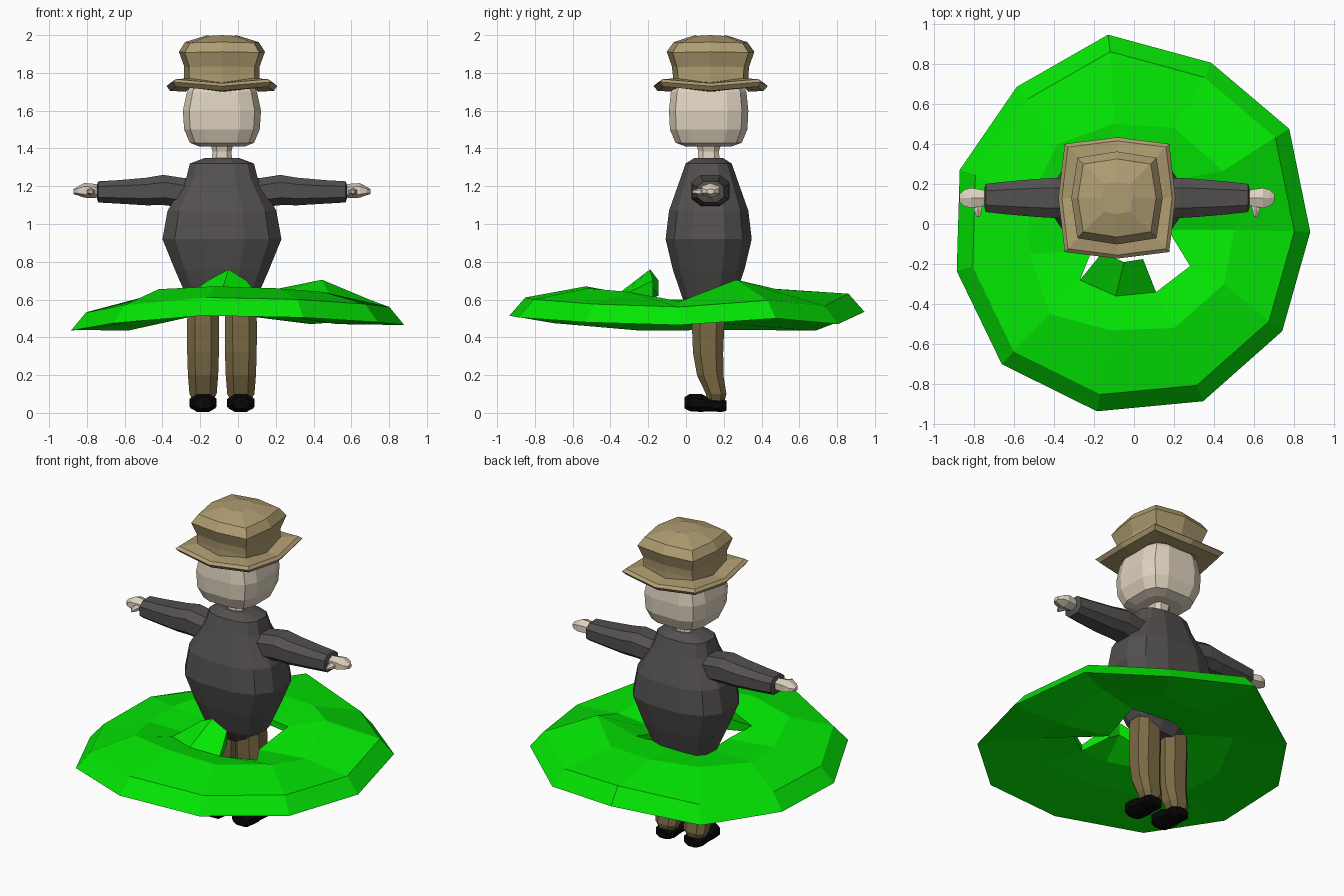
import bpy, bmesh, math

CX, CY = -0.085, 0.13   # axis of the figure


def material(name, rgb):
    m = bpy.data.materials.new(name)
    m.diffuse_color = (*rgb, 1)
    return m


GREEN = material("bright_green", (0.001, 0.82, 0.001))
TAN = material("hat_tan", (0.43, 0.335, 0.165))
GREY = material("jacket_grey", (0.086, 0.08, 0.077))
BROWN = material("trouser_brown", (0.195, 0.145, 0.058))
SKIN = material("pale_skin", (0.75, 0.66, 0.53))
BLACK = material("shoe_black", (0.002, 0.002, 0.002))


def finish(name, verts, faces, mat):
    bm = bmesh.new()
    vs = [bm.verts.new(v) for v in verts]
    for f in faces:
        bm.faces.new([vs[i] for i in f])
    bmesh.ops.recalc_face_normals(bm, faces=bm.faces)
    me = bpy.data.meshes.new(name)
    bm.to_mesh(me)
    bm.free()
    me.materials.append(mat)
    ob = bpy.data.objects.new(name, me)
    bpy.context.collection.objects.link(ob)
    return ob


def loft(name, sections, mat, n=12, power=2.8, axis="z", side=1, offset=0.5, lift=0.0):
    """Skin rounded-square rings (t, centre_u, centre_v, half_u, half_v) along an axis.
    x is measured from the figure axis; lift raises the ring corners."""
    verts, faces = [], []
    fit = math.cos(offset * 2 * math.pi / n) ** (2 / power)
    for t, cu, cv, hu, hv in sections:
        for i in range(n):
            a = (i + offset) * 2 * math.pi / n
            c, s = math.cos(a), math.sin(a)
            u = cu + hu / fit * math.copysign(abs(c) ** (2 / power), c)
            v = cv + hv / fit * math.copysign(abs(s) ** (2 / power), s)
            x, y, z = {"z": (u, v, t), "x": (t, u, v), "y": (u, t, v)}[axis]
            verts.append((CX + side * x, y, z + lift * abs(math.sin(2 * a))))
    for r in range(len(sections) - 1):
        for i in range(n):
            j = (i + 1) % n
            faces.append((r * n + i, r * n + j, (r + 1) * n + j, (r + 1) * n + i))
    faces.append(range(n))
    faces.append(range((len(sections) - 1) * n, len(sections) * n))
    return finish(name, verts, faces, mat)


# Body, neck and head
loft("jacket_body", [(0.53, 0, .115, .12, .08), (0.61, 0, .12, .185, .14), (0.76, 0, .12, .25, .19),
                     (0.92, 0, .12, .315, .228), (1.07, 0, .12, .288, .21), (1.24, 0, .12, .19, .15),
                     (1.32, 0, .12, .17, .122), (1.35, 0, .12, .09, .075)], GREY, power=2.7)
loft("neck", [(1.33, 0, .12, .055, .058), (1.385, 0, .12, .05, .055), (1.44, 0, .12, .065, .07)],
     SKIN, n=8, offset=0.5)
loft("head", [(1.41, 0, .12, .12, .12), (1.43, 0, .12, .17, .175), (1.50, 0, .12, .2, .205),
              (1.60, 0, .12, .207, .21), (1.70, 0, .12, .185, .2), (1.74, 0, .12, .165, .18)],
     SKIN, power=3.5)

# Hat
loft("hat_crown", [(1.735, 0, CY, .2, .2), (1.79, 0, CY, .2, .2), (1.835, 0, CY, .2, .205),
                   (1.912, 0, CY, .228, .232), (1.963, 0, CY, .195, .195), (2.0, 0, CY, .075, .08)],
     TAN, n=8, power=4.8, offset=0, lift=-0.004)
loft("hat_brim", [(1.70, 0, CY, .19, .2), (1.705, 0, CY, .275, .28), (1.73, 0, CY, .293, .303),
                  (1.745, 0, CY, .275, .285), (1.75, 0, CY, .18, .185)],
     TAN, n=8, power=6, offset=0, lift=0.022)

# Arms, hands, legs and shoes on both sides
for side, word in ((-1, "left"), (1, "right")):
    loft(word + "_sleeve", [(.13, .125, 1.165, .09, .075), (.20, .127, 1.165, .095, .078),
                            (.31, .13, 1.18, .1, .08), (.40, .13, 1.172, .095, .073),
                            (.55, .13, 1.17, .082, .062), (.655, .13, 1.17, .07, .056),
                            (.662, .13, 1.17, .045, .035)],
         GREY, n=8, power=2.6, axis="x", side=side)
    loft(word + "_hand", [(.64, .13, 1.175, .03, .026), (.675, .13, 1.175, .042, .033),
                          (.73, .13, 1.178, .05, .034), (.765, .13, 1.175, .04, .02),
                          (.786, .13, 1.172, .018, .012)],
         SKIN, n=6, power=2.2, axis="x", side=side)
    loft(word + "_thumb", [(.115, .69, 1.17, .024, .018), (.07, .695, 1.17, .02, .016),
                           (.035, .692, 1.17, .008, .008)],
         SKIN, n=6, power=2, axis="y", side=side)
    loft(word + "_trouser_leg", [(.06, .1, .158, .05, .045), (.10, .1, .16, .072, .054),
                                 (.20, .1, .128, .08, .07), (.32, .1, .117, .084, .08),
                                 (.47, .1, .117, .085, .086), (.62, .098, .118, .08, .085)],
         BROWN, n=8, power=2.6, side=side)
    loft(word + "_shoe", [(-.008, .1, .053, .045, .03), (.02, .1, .055, .07, .046),
                          (.08, .1, .053, .072, .048), (.12, .1, .045, .064, .037),
                          (.19, .1, .04, .066, .035), (.215, .1, .038, .045, .026)],
         BLACK, n=8, power=2.2, axis="y", side=side)

# Uneven ring around the waist: outer edge, crest and an inner lip that
# runs into the body everywhere except at the front right
outer = [(-.13, .945, .535), (.385, .805, .47), (.775, .475, .50), (.88, -.04, .465),
         (.74, -.535, .48), (.345, -.885, .505), (-.185, -.935, .515), (-.66, -.70, .475),
         (-.885, -.235, .435), (-.87, .27, .44), (-.585, .685, .435)]
crest = [(-.1, .50, .655), (.2, .48, .655), (.445, .265, .705), (.5, -.03, .59),
         (.45, -.3, .64), (.2, -.52, .66), (-.12, -.53, .67), (-.42, -.45, .655),
         (-.52, -.15, .60), (-.53, .1, .60), (-.38, .4, .645)]
inner = [(-.1, .24, .63), (.05, .23, .63), (.20, .22, .62), (.17, -.03, .56),
         (.28, -.21, .59), (.11, -.34, .62), (-.09, -.36, .63), (-.27, -.28, .62),
         (-.21, -.13, .58), (-.24, .08, .60), (-.21, .2, .61)]
shoulder = [(x * .91, y * .91, z + .096) for x, y, z in outer]
under = [(x * 1.05, y * 1.05, max(.47, z - .12)) for x, y, z in crest]
lip = [(x, y, z - .04) for x, y, z in inner]
rings = [outer, shoulder, crest, inner, lip, under]
n = len(outer)
faces = []
for r in range(len(rings)):
    q = (r + 1) % len(rings)
    for i in range(n):
        j = (i + 1) % n
        faces.append((r * n + i, r * n + j, q * n + j, q * n + i))
finish("green_ring", sum(rings, []), faces, GREEN)

# Raised flap at the front of the inner lip
top = inner[5:8] + [(.045, -.175, .70), (-.05, -.19, .76), (-.16, -.145, .70)]
bottom = [(x, y, z - (.04 if i < 3 else .08)) for i, (x, y, z) in enumerate(top)]
faces = [(0, 1, 4, 3), (1, 2, 5, 4), (6, 7, 10, 9), (7, 8, 11, 10)]
rim = [0, 1, 2, 5, 4, 3]
for a, b in zip(rim, rim[1:] + rim[:1]):
    faces.append((a, b, b + 6, a + 6))
finish("ring_flap", top + bottom, faces, GREEN)
